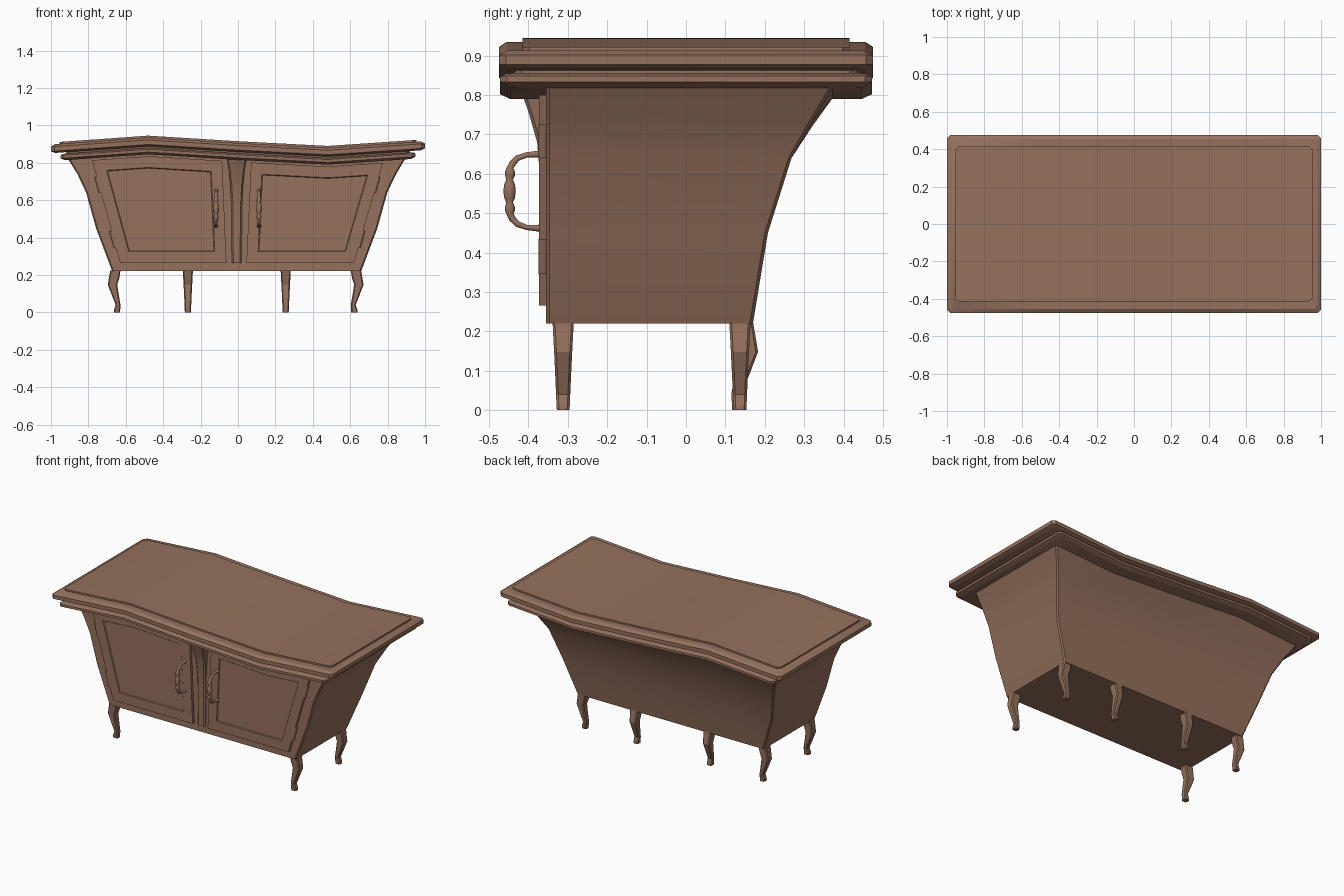
import bpy, bmesh, math

if "Cube" in bpy.data.objects:
    bpy.data.objects.remove(bpy.data.objects["Cube"])

wood = bpy.data.materials.new("warm_wood")
wood.diffuse_color = (0.30, 0.165, 0.11, 1)
wood.use_nodes = True
wood.node_tree.nodes["Principled BSDF"].inputs["Base Color"].default_value = wood.diffuse_color

KNOTS = [(-1, -.037), (-.48, 0), (0, -.03), (.48, -.055), (1, -.02)]


def wave(x):
    """Height offset of the warped top at x."""
    x = max(-1, min(1, x))
    for (xa, za), (xb, zb) in zip(KNOTS, KNOTS[1:]):
        if x <= xb:
            return za + (zb - za) * (x - xa) / (xb - xa)


def finish(name, bm, angle=25):
    bmesh.ops.recalc_face_normals(bm, faces=bm.faces)
    mesh = bpy.data.meshes.new(name)
    bm.to_mesh(mesh)
    bm.free()
    mesh.materials.append(wood)
    obj = bpy.data.objects.new(name, mesh)
    bpy.context.collection.objects.link(obj)
    bpy.ops.object.select_all(action='DESELECT')
    obj.select_set(True)
    bpy.context.view_layer.objects.active = obj
    bpy.ops.object.shade_smooth_by_angle(angle=math.radians(angle))
    return obj


def loft(name, rings, strip_caps=False, angle=25):
    """Skin rings of points; caps are n-gons or strips across the ring."""
    bm = bmesh.new()
    vs = [[bm.verts.new(p) for p in r] for r in rings]
    n = len(rings[0])
    for a, b in zip(vs, vs[1:]):
        for i in range(n):
            j = (i + 1) % n
            bm.faces.new((a[i], a[j], b[j], b[i]))
    for r in (vs[0], vs[-1]):
        if strip_caps:
            for i in range(n // 2 - 1):
                bm.faces.new((r[i], r[i + 1], r[n - 2 - i], r[n - 1 - i]))
        else:
            bm.faces.new(r)
    return finish(name, bm, angle)


def wavy_ring(z, hx, y0, y1, weight=1, c=.018, shift=0):
    """Chamfered rectangle whose height follows the wave."""
    front = [(-hx, y0 + c), (-hx + c, y0), (-.48, y0), (0, y0), (.48, y0), (hx - c, y0), (hx, y0 + c)]
    back = [(x, y1 - (y - y0)) for x, y in reversed(front)]
    return [(x + shift, y, z + weight * wave(x)) for x, y in front + back]


def slab(name, profile):
    loft(name, [wavy_ring(z, hx, -hy, hy) for z, hx, hy in profile], True)


# Warped top: raised plate, upper slab, neck, lower slab
slab("top_plate", [(.93, .955, .415), (.945, .955, .415)])
slab("upper_slab", [(.888, .978, .452), (.898, 1, .475), (.922, 1, .475), (.935, .98, .455)])
slab("top_neck", [(.87, .92, .435), (.895, .92, .435)])
slab("lower_slab", [(.845, .925, .447), (.857, .95, .472), (.872, .95, .472), (.880, .935, .457)])

# Flared cabinet body
levels = [(.22, .666, .17, 0), (.45, .752, .208, 0), (.64, .805, .268, 0),
          (.75, .85, .322, .5), (.855, .905, .378, 1)]
loft("cabinet_body", [wavy_ring(z, hx, -.355, yb, w, .008, -.007) for z, hx, yb, w in levels], True)


# Doors with recessed panels
def door(name, inner_low, inner_top, outer_low, outer_top):
    mid = math.copysign(.48, outer_top)
    pts = [(inner_low, .265), (outer_low, .265)]
    pts += [(x, .835 + wave(x)) for x in (outer_top, mid, inner_top)]
    bm = bmesh.new()
    face = bm.faces.new([bm.verts.new((x, -.35, z)) for x, z in pts])
    ext = bmesh.ops.extrude_face_region(bm, geom=[face])
    for v in [g for g in ext["geom"] if isinstance(g, bmesh.types.BMVert)]:
        v.co.y = -.373
    bmesh.ops.recalc_face_normals(bm, faces=bm.faces)
    front = [f for f in bm.faces if f.calc_center_median().y < -.37]
    bmesh.ops.inset_individual(bm, faces=front, thickness=.06, use_even_offset=True)
    bmesh.ops.inset_individual(bm, faces=front, thickness=.004, depth=-.005, use_even_offset=True)
    finish(name, bm)


door("left_door", -.062, -.085, -.63, -.78)
door("right_door", .045, .07, .62, .775)


# Centre post that flares forward under the top
def post_ring(z, hw, y):
    return [(x - .007, yy, z) for x, yy in
            ((-hw, -.35), (-hw, y + .008), (-hw + .008, y), (hw - .008, y), (hw, y + .008), (hw, -.35))]


loft("centre_post", [post_ring(*r) for r in
     ((.265, .026, -.368), (.56, .028, -.368), (.68, .034, -.378), (.75, .042, -.398), (.83, .055, -.425))])


# Hinges lying along the slanted outer door edges
def hinge(name, xa, za, xb, zb):
    rings = []
    for x, z in ((xa, za), (xb, zb)):
        rings.append([(x + .012 * math.cos(a), -.363 + .012 * math.sin(a), z)
                      for a in [math.tau * k / 8 for k in range(8)]])
    loft(name, rings, angle=50)


for side, low, slope in (("left", -.63, -.272), ("right", .62, .28)):
    for part, za, zb in (("lower", .345, .435), ("upper", .64, .725)):
        hinge(f"{side}_{part}_hinge", low + slope * (za - .265), za, low + slope * (zb - .265), zb)


# Bow handles with turned beads, swept from a half path and mirrored
half = [(-.368, .094, .013), (-.376, .094, .009), (-.405, .092, .007), (-.428, .084, .008),
        (-.441, .070, .009), (-.446, .060, .009), (-.447, .050, .013), (-.447, .040, .013),
        (-.448, .029, .009), (-.448, .018, .014), (-.448, .006, .016)]
path = half + [(y, -h, r) for y, h, r in reversed(half)]


def handle(name, x):
    rings = []
    for i, (y, h, r) in enumerate(path):
        a, b = path[max(i - 1, 0)], path[min(i + 1, len(path) - 1)]
        ty, tz = b[0] - a[0], b[1] - a[1]
        length = math.hypot(ty, tz)
        ny, nz = -tz / length, ty / length
        rings.append([(x + r * math.cos(t), y + ny * r * math.sin(t), .556 + h + nz * r * math.sin(t))
                      for t in [math.tau * k / 10 for k in range(10)]])
    loft(name, rings, angle=50)


handle("left_handle", -.117)
handle("right_handle", .112)


# Curved legs: z, outer and inner reach along the bend, half width
LEG = [(0, .014, -.02, .016), (.012, .014, -.02, .017), (.04, .004, -.022, .018),
       (.085, .022, -.014, .02), (.148, .046, -.004, .023), (.185, .040, -.016, .025), (.225, .033, -.022, .027)]


def leg(name, cx, cy, angle):
    ca, sa, rings = math.cos(angle), math.sin(angle), []
    for z, o, i, w in LEG:
        c = .006
        local = [(o, -w + c), (o, w - c), (o - c, w), (i + c, w), (i, w - c), (i, -w + c), (i + c, -w), (o - c, -w)]
        rings.append([(cx + u * ca - v * sa, cy + u * sa + v * ca, z) for u, v in local])
    loft(name, rings)


for side, x, ang in (("left", -.65, math.pi), ("right", .625, 0)):
    leg(f"front_{side}_leg", x, -.312, ang)
    leg(f"back_{side}_leg", x, .137, ang)
leg("back_middle_left_leg", -.268, .137, math.pi / 2)
leg("back_middle_right_leg", .255, .137, math.pi / 2)
